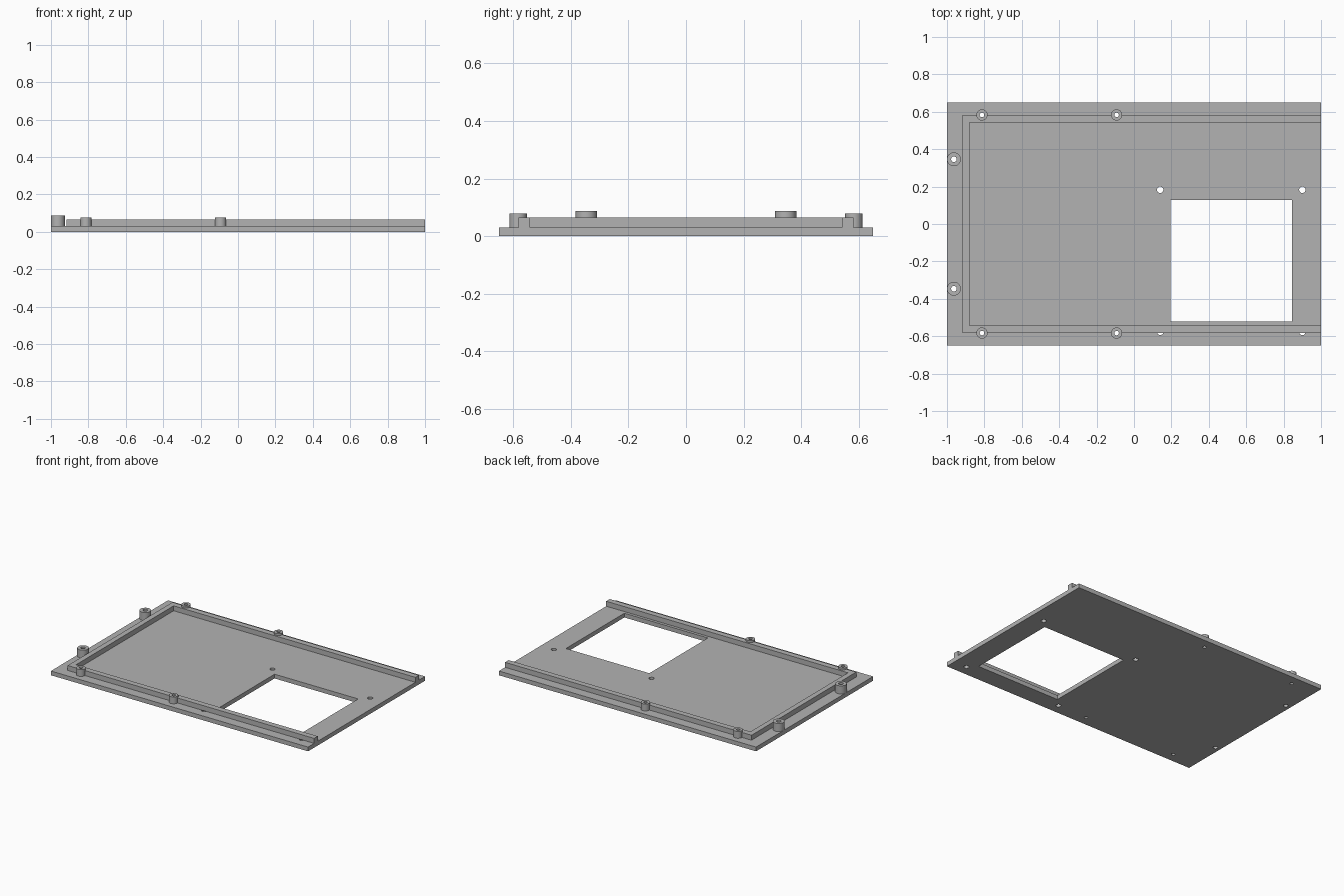
import bpy, bmesh
from mathutils import Matrix

cube = bpy.data.objects.get("Cube")
if cube:
    bpy.data.objects.remove(cube, do_unlink=True)

PLATE_TOP, RIM_TOP = 0.03, 0.065

grey = bpy.data.materials.new("plain grey")
grey.use_nodes = True
colour = (0.45, 0.45, 0.45, 1)
grey.diffuse_color = colour
grey.node_tree.nodes["Principled BSDF"].inputs["Base Color"].default_value = colour


def finish(name, bm):
    mesh = bpy.data.meshes.new(name)
    bmesh.ops.recalc_face_normals(bm, faces=bm.faces)
    bm.to_mesh(mesh)
    bm.free()
    mesh.materials.append(grey)
    obj = bpy.data.objects.new(name, mesh)
    bpy.context.collection.objects.link(obj)
    return obj


def prism(name, outline, z0, z1):
    bm = bmesh.new()
    face = bm.faces.new([bm.verts.new((x, y, z0)) for x, y in outline])
    top = bmesh.ops.extrude_face_region(bm, geom=[face])["geom"]
    bmesh.ops.translate(bm, vec=(0, 0, z1 - z0),
                        verts=[v for v in top if isinstance(v, bmesh.types.BMVert)])
    return finish(name, bm)


def box(name, x0, x1, y0, y1, z0, z1):
    return prism(name, [(x0, y0), (x1, y0), (x1, y1), (x0, y1)], z0, z1)


def cylinder(name, x, y, radius, z0, z1):
    bm = bmesh.new()
    bmesh.ops.create_cone(bm, cap_ends=True, segments=32, radius1=radius,
                          radius2=radius, depth=z1 - z0,
                          matrix=Matrix.Translation((x, y, (z0 + z1) / 2)))
    return finish(name, bm)


def drill(obj, cutter):
    cutter.hide_render = True
    mod = obj.modifiers.new("cut", "BOOLEAN")
    mod.operation, mod.solver, mod.object = "DIFFERENCE", "EXACT", cutter
    bpy.context.view_layer.objects.active = obj
    bpy.ops.object.modifier_apply(modifier=mod.name)


def round_edges(obj):
    bpy.ops.object.select_all(action="DESELECT")
    obj.select_set(True)
    bpy.context.view_layer.objects.active = obj
    bpy.ops.object.shade_smooth_by_angle()


# Base plate and the raised rim, open at one end
plate = box("base_plate", -1, 1, -0.65, 0.65, 0, PLATE_TOP)
rim = prism("rim", [(1, -0.582), (-0.917, -0.582), (-0.917, 0.582), (1, 0.582),
                    (1, 0.542), (-0.88, 0.542), (-0.88, -0.542), (1, -0.542)],
            PLATE_TOP, RIM_TOP)
cutters = []

# Square window with a mounting hole beyond each corner
window = box("window_cutter", 0.195, 0.845, -0.522, 0.128, -0.1, 0.2)
cutters.append(window)
drill(plate, window)
for x in (0.14, 0.9):
    for y in (-0.577, 0.183):
        hole = cylinder("mount_hole_cutter", x, y, 0.017, -0.1, 0.2)
        cutters.append(hole)
        drill(plate, hole)

# Screw posts: x, y offset, radius, bore radius, top, name
posts = [(-0.813, 0.583, 0.03, 0.012, 0.078, "rim_post"),
         (-0.093, 0.583, 0.03, 0.012, 0.078, "rim_post"),
         (-0.963, 0.346, 0.037, 0.015, 0.087, "end_post")]
for x, offset, radius, bore, top, name in posts:
    for y in (-offset, offset):
        post = cylinder(name, x, y, radius, PLATE_TOP, top)
        hole = cylinder("bore_cutter", x, y, bore, -0.1, 0.2)
        cutters.append(hole)
        for part in (plate, rim, post):
            if part is not rim or name == "rim_post":
                drill(part, hole)
        round_edges(post)

for part in (plate, rim):
    round_edges(part)
for cutter in cutters:
    bpy.data.objects.remove(cutter, do_unlink=True)
